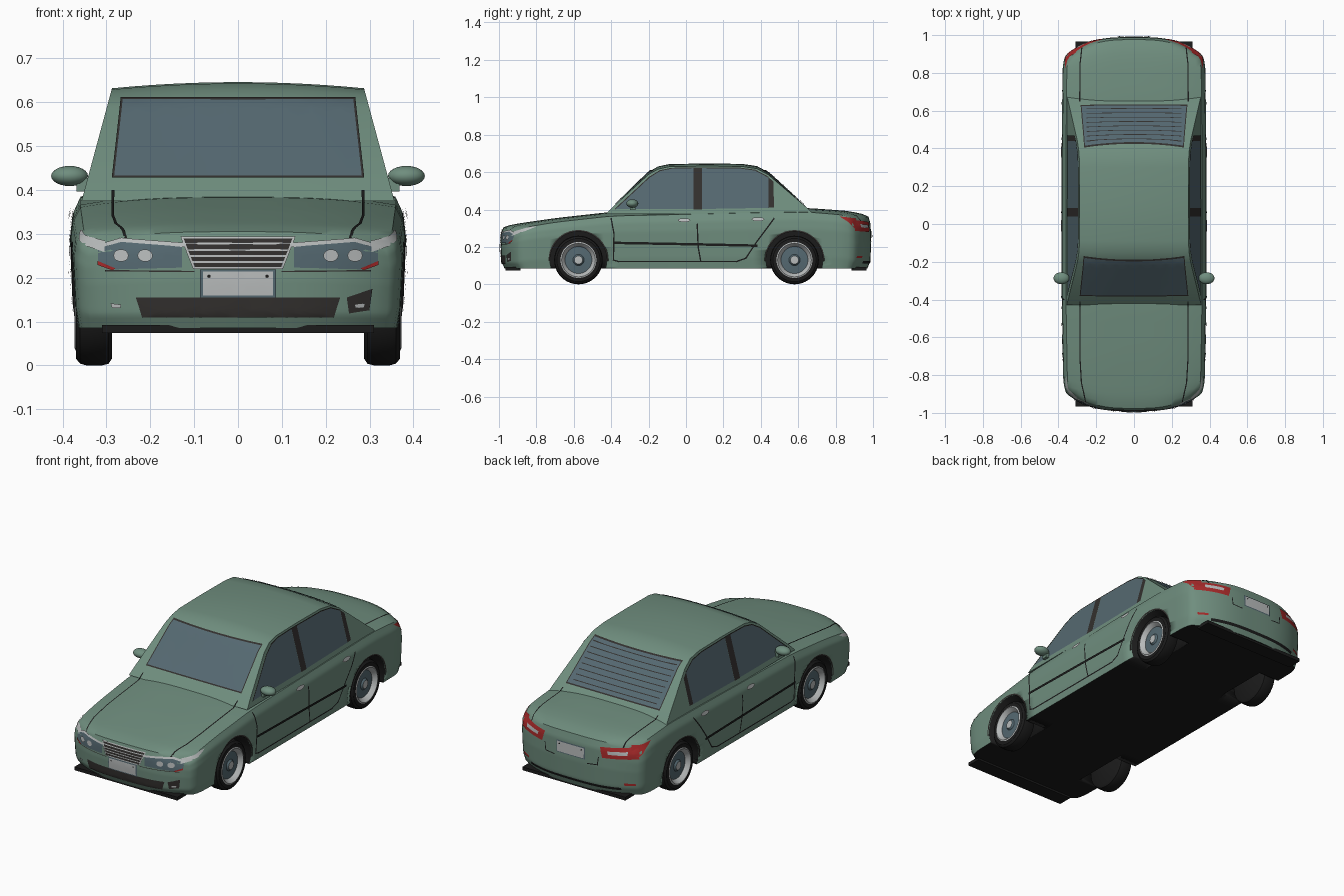
import bpy, bmesh, math
from mathutils import Vector, Matrix
from mathutils.bvhtree import BVHTree

if "Cube" in bpy.data.objects:
    bpy.data.objects.remove(bpy.data.objects["Cube"])


def material(name, rgb):
    m = bpy.data.materials.new(name)
    m.use_nodes = True
    m.diffuse_color = (*rgb, 1)
    m.node_tree.nodes["Principled BSDF"].inputs["Base Color"].default_value = (*rgb, 1)
    return m


GREEN = material("sage green paint", (.16, .27, .21))
BLACK = material("black rubber", (.011, .011, .011))
TRIM = material("dark trim", (.032, .029, .027))
GLASS = material("slate glass", (.09, .14, .165))
SILVER = material("light silver", (.48, .5, .5))
RED = material("lamp red", (.38, .022, .022))


def add_object(name, bm, mats, angle=40):
    me = bpy.data.meshes.new(name)
    bm.to_mesh(me)
    bm.free()
    for m in mats:
        me.materials.append(m)
    me.shade_smooth()
    me.set_sharp_from_angle(angle=math.radians(angle))
    ob = bpy.data.objects.new(name, me)
    bpy.context.scene.collection.objects.link(ob)
    return ob


def table(t, pts):
    for (a, p), (b, q) in zip(pts, pts[1:]):
        if t <= b:
            return p + (q - p) * max(0, (t - a) / (b - a))
    return pts[-1][1]


# Lower body: a gridded cube shaped by plan, shoulder and deck curves
PLAN = [(-.99, .345), (-.94, .365), (-.85, .375), (-.4, .383), (.4, .383), (.85, .378), (.94, .368), (.99, .345)]
DECK = [(-.99, .305), (-.94, .32), (-.7, .354), (-.4, .387), (0, .396), (.4, .405), (.65, .408), (.85, .394), (.94, .381), (.99, .362)]
FLANK = [(-1, .965), (-.6, .985), (.4, 1), (.75, .985), (1, .94)]
ENDS = [(-1, .02), (-.7, .004), (0, 0), (.7, .003), (1, .014)]
FLOOR = .085

body_bm = bmesh.new()
bmesh.ops.create_cube(body_bm, size=2)
bmesh.ops.subdivide_edges(body_bm, edges=body_bm.edges[:], cuts=27, use_grid_fill=True)
for v in body_bm.verts:
    a, b, c = v.co
    b = (b + math.sin(b * math.pi / 2)) / 2
    y = .99 * b
    top = table(y, DECK) - .022 * abs(a) ** 3
    pull = b ** 8 * (.08 * abs(a) ** 3 + table(c, ENDS))
    v.co = (a * table(y, PLAN) * table(c, FLANK), y - math.copysign(pull, b), FLOOR + (top - FLOOR) * (c + 1) / 2)
body_bm.normal_update()
for f in body_bm.faces:
    f.material_index = int(f.normal.z < -.7)

# Cabin: side profile swept across with a crowned roof and leaning sides
ROOF = [(-.43, .375), (-.39, .415), (-.2, .588), (-.15, .616), (-.09, .629), (.1, .632), (.3, .63), (.38, .618), (.44, .586), (.66, .398), (.68, .375)]
COLS = 12
cabin_bm = bmesh.new()
rows = []
for y, z in ROOF:
    half = .35 - .27 * (z - .4)
    crown = .014 * max(0, min(1, (z - .4) / .2))
    us = [2 * i / COLS - 1 for i in range(COLS + 1)]
    rows.append([cabin_bm.verts.new((u * half, y, z + crown * (1 - u * u))) for u in us])
for r, s in zip(rows, rows[1:]):
    for i in range(COLS):
        cabin_bm.faces.new((r[i], r[i + 1], s[i + 1], s[i]))
cabin_bm.faces.new([r[0] for r in rows])
cabin_bm.faces.new([r[-1] for r in rows])
cabin_bm.faces.new(rows[0] + rows[-1][::-1])
bmesh.ops.recalc_face_normals(cabin_bm, faces=cabin_bm.faces[:])

SURFACES = [BVHTree.FromBMesh(body_bm), BVHTree.FromBMesh(cabin_bm)]
body = add_object("lower_body", body_bm, [GREEN, BLACK])
add_object("cabin", cabin_bm, [GREEN], 30)

# Wheel wells
AXLES = {"front": -.575, "rear": .58}
AXLE_Z = .13
cut_bm = bmesh.new()
for y in AXLES.values():
    for s in (1, -1):
        place = Matrix.Translation((s * .37, y, AXLE_Z)) @ Matrix.Rotation(math.pi / 2, 4, "Y")
        bmesh.ops.create_cone(cut_bm, cap_ends=True, segments=40, radius1=.152, radius2=.152, depth=.26, matrix=place)
for f in cut_bm.faces:
    f.material_index = 1
cutter = add_object("well_cutter", cut_bm, [GREEN, BLACK])
cutter.hide_render = True
mod = body.modifiers.new("wells", "BOOLEAN")
mod.operation, mod.object, mod.solver = "DIFFERENCE", cutter, "EXACT"
deps = bpy.context.evaluated_depsgraph_get()
cut_mesh = bpy.data.meshes.new_from_object(body.evaluated_get(deps))
body.modifiers.clear()
body.data = cut_mesh
bpy.data.objects.remove(cutter)

# Thin plates laid on the bodywork along a viewing direction
AIM = {"front": (0, 1, 0), "back": (0, -1, 0), "left": (-1, 0, 0), "right": (1, 0, 0), "top": (0, 0, -1)}


def lay(name, side, mat, polys, lift=.003):
    d = Vector(AIM[side])
    bm = bmesh.new()
    for p in polys:
        bm.faces.new([bm.verts.new((a, b, 0)) for a, b in p])
    bmesh.ops.triangulate(bm, faces=bm.faces[:])
    for _ in range(5):
        long = [e for e in bm.edges if e.calc_length() > .04]
        if long:
            bmesh.ops.subdivide_edges(bm, edges=long, cuts=1)
            bmesh.ops.triangulate(bm, faces=bm.faces[:])
    lost = []
    for v in bm.verts:
        a, b, _ = v.co
        start = Vector((a, b, 0) if d.z else (a, 0, b) if d.y else (0, a, b)) - d * 3
        hits = [h for h in (t.ray_cast(start, d) for t in SURFACES) if h[0]]
        if hits:
            hit = min(hits, key=lambda h: h[3])
            v.co = hit[0] + hit[1] * lift
        else:
            lost.append(v)
    bmesh.ops.delete(bm, geom=lost, context="VERTS")
    bm.normal_update()
    bmesh.ops.reverse_faces(bm, faces=[f for f in bm.faces if f.normal.dot(d) > 0])
    return add_object(name, bm, [mat])


def line(pts, width=.006, closed=False):
    pts = [Vector(p) for p in pts]
    quads = []
    for p, q in zip(pts, pts[1:] + (pts[:1] if closed else [])):
        t = (q - p).normalized() * width / 2
        n = Vector((-t.y, t.x))
        quads.append([p - t + n, p - t - n, q + t - n, q + t + n])
    return quads


def rect(a, b, c, d):
    return [(a, c), (b, c), (b, d), (a, d)]


def oval(a, b, ra, rb, n=14):
    return [(a + ra * math.cos(i * math.tau / n), b + rb * math.sin(i * math.tau / n)) for i in range(n)]


def flip(pts, s):
    return [(s * a, b) for a, b in pts]


# Windscreen and rear window
for side, name, low, high in (("front", "windscreen", .285, .265), ("back", "rear_window", .28, .262)):
    pane = [(-low, .428), (low, .428), (high, .606), (-high, .606)]
    lay(name, side, GLASS, [pane])
    lay(name + "_seal", side, TRIM, line(pane, .005, True), .004)
heater = [line([(-.25, .445 + i * .021), (.25, .445 + i * .021)], .003)[0] for i in range(8)]
lay("rear_window_heater", "back", TRIM, heater, .005)

# Side glass, pillars, doors and fender details
FRONT_PANE = [(-.378, .402), (-.195, .572), (-.14, .606), (-.08, .619), (.04, .622), (.04, .402)]
REAR_PANE = [(.085, .402), (.085, .622), (.29, .62), (.37, .609), (.44, .572), (.44, .408)]
for side in ("left", "right"):
    lay(side + "_front_window", side, GLASS, [FRONT_PANE])
    lay(side + "_rear_window", side, GLASS, [REAR_PANE])
    lay(side + "_pillars", side, TRIM, [rect(.04, .085, .4, .624), [(.44, .408), (.47, .41), (.468, .548), (.44, .572)]], .004)
    lay(side + "_window_seal", side, TRIM, line(FRONT_PANE[:5] + REAR_PANE[1:5], .005), .005)
    seams = line([(-.4, .35), (-.385, .27), (-.388, .13), (-.36, .122), (.27, .122), (.32, .14), (.38, .23), (.47, .35)], .007)
    seams += line([(.06, .32), (.065, .2), (.078, .128)], .007)
    lay(side + "_door_seams", side, BLACK, seams)
    lay(side + "_door_moulding", side, BLACK, line([(-.385, .222), (.06, .214), (.375, .207)], .013), .006)
    lay(side + "_door_handles", side, SILVER, [oval(-.01, .34, .034, .009), oval(.385, .346, .034, .009)], .009)
    lay(side + "_fender_marker", side, SILVER, [[(-.93, .258), (-.915, .283), (-.83, .307), (-.8, .307), (-.86, .283)]])
    lay(side + "_tail_lamp_wrap", side, RED, [[(.82, .362), (.905, .352), (.925, .31), (.9, .298), (.87, .33)]])
    for end, y in AXLES.items():
        arc = [(y + .156 * math.cos(t), AXLE_Z + .156 * math.sin(t)) for t in [math.pi * i / 20 for i in range(21)]]
        lay(f"{side}_{end}_arch_trim", side, TRIM, line(arc, .008))

# Nose: grille, plate, intake
grille = [(-.127, .29), (.127, .29), (.1, .222), (-.1, .222)]
lay("grille", "front", TRIM, [grille])
bars = line(grille, .005, True)
for i in range(1, 5):
    w = .127 - i * .0054
    bars += line([(-w, .29 - i * .0136), (w, .29 - i * .0136)], .004)
lay("grille_bars", "front", SILVER, bars, .006)
lay("lower_intake", "front", TRIM, [[(-.232, .155), (.232, .155), (.218, .111), (-.218, .111)]])
lay("fog_lamp_housing", "front", TRIM, [[(.247, .155), (.305, .175), (.298, .126), (.252, .119)]])
lay("bumper_crease", "front", TRIM, line([(-.3, .216), (-.1, .214)], .003) + line([(.1, .214), (.3, .216)], .003))
for side, z in (("front", .187), ("back", .28)):
    lay(side + "_plate_frame", side, GLASS, [rect(-.086, .086, z - .032, z + .032)], .005)
    lay(side + "_plate", side, SILVER, [rect(-.08, .08, z - .027, z + .027)], .007)
    lay(side + "_plate_bolts", side, BLACK, [oval(x, z + .016, .004, .004, 8) for x in (-.066, .066)], .009)

# Lamps and deck seams on both halves
HEADLAMP = [(.127, .274), (.265, .284), (.318, .268), (.318, .236), (.28, .219), (.127, .223)]
TAIL = [(.165, .332), (.34, .342), (.35, .285), (.18, .278)]
for s, name in ((1, "left"), (-1, "right")):
    lay(name + "_headlamp", "front", GLASS, [flip(HEADLAMP, s)])
    lay(name + "_headlamp_brow", "front", SILVER, line(flip(HEADLAMP[:3], s), .009), .005)
    lay(name + "_turn_lamp", "front", RED, [flip([(.277, .221), (.318, .238), (.318, .229), (.285, .217)], s)], .005)
    lay(name + "_headlamp_bulbs", "front", SILVER, [oval(s * x, .25, .017, .014) for x in (.21, .264)], .007)
    lay(name + "_fog_lamp", "front", SILVER, [flip([(.264, .139), (.288, .142), (.285, .132), (.266, .131)], s)], .006)
    lay(name + "_hood_seam", "top", BLACK, line(flip([(.285, -.41), (.285, -.72), (.278, -.84), (.255, -.94)], s)))
    lay(name + "_trunk_seam", "top", BLACK, line(flip([(.287, .65), (.285, .85), (.275, .93)], s)))
    lay(name + "_tail_lamp", "back", RED, [flip(TAIL, s)])
    lay(name + "_tail_lamp_stripe", "back", SILVER, [flip([(.205, .316), (.3, .32), (.3, .303), (.21, .3)], s)], .006)
    lay(name + "_rear_reflector", "back", RED, [flip(rect(.285, .335, .14, .152), s)])
    lay(name + "_lid_seam", "back", BLACK, line(flip([(.16, .275), (.155, .235), (.1, .23)], s), .005))
lay("rear_bumper_slot", "back", BLACK, [rect(-.27, .27, .112, .126)])

# Dark lips under both bumpers
for name, y in (("front_lip", -.925), ("rear_lip", .925)):
    bm = bmesh.new()
    bmesh.ops.create_cube(bm, size=1, matrix=Matrix.Translation((0, y, .083)) @ Matrix.Diagonal((.62, .08, .018, 1)))
    add_object(name, bm, [BLACK])

# Mirrors
for s, name in ((1, "left"), (-1, "right")):
    bm = bmesh.new()
    place = Matrix.Translation((s * .384, -.287, .432))
    bmesh.ops.create_uvsphere(bm, u_segments=20, v_segments=12, radius=1, matrix=place @ Matrix.Diagonal((.042, .032, .023, 1)))
    arm = Matrix.Translation((s * .353, -.285, .412)) @ Matrix.Diagonal((.03, .03, .03, 1))
    bmesh.ops.create_cube(bm, size=1, matrix=arm)
    add_object(name + "_mirror", bm, [GREEN])

# Wheels: one revolved section, coloured by radius
SECTION = [(0, .287), (.114, .287), (.126, .295), (.13, .31), (.13, .345), (.126, .36), (.115, .369), (.096, .37),
           (.09, .373), (.077, .358), (.072, .35), (.03, .353), (.022, .362), (0, .363)]
for end, y in AXLES.items():
    for s, name in ((1, "left"), (-1, "right")):
        bm = bmesh.new()
        vs = [bm.verts.new((x, 0, r)) for r, x in SECTION]
        edges = [bm.edges.new(p) for p in zip(vs, vs[1:])]
        bmesh.ops.spin(bm, geom=vs + edges, cent=(0, 0, 0), axis=(1, 0, 0), angle=math.tau, steps=40)
        bmesh.ops.remove_doubles(bm, verts=bm.verts[:], dist=.0005)
        bmesh.ops.recalc_face_normals(bm, faces=bm.faces[:])
        for f in bm.faces:
            c = f.calc_center_median()
            r = math.hypot(c.y, c.z)
            f.material_index = 0 if c.x < .34 or r > .094 else 1 if r > .073 or r < .02 else 2
        wheel = add_object(f"{name}_{end}_wheel", bm, [BLACK, SILVER, GLASS], 35)
        wheel.location = (0, y, AXLE_Z)
        wheel.rotation_euler.z = 0 if s > 0 else math.pi
